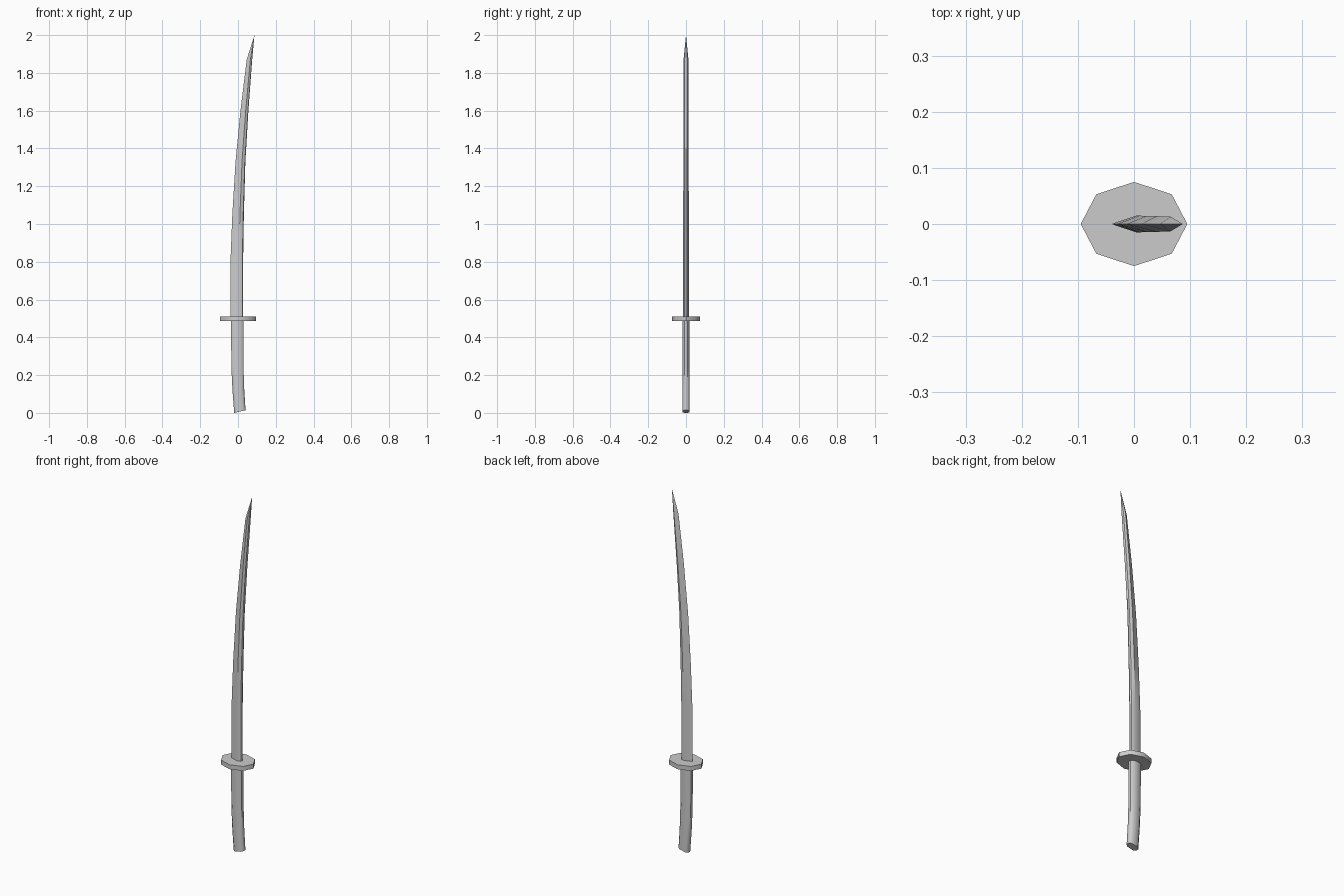
import bpy, bmesh, math

if "Cube" in bpy.data.objects:
    bpy.data.objects.remove(bpy.data.objects["Cube"])


def loft(name, rings, tip=None, angle=40):
    """Skin a stack of equal-length rings, capping the ends or closing to a tip."""
    bm = bmesh.new()
    rows = [[bm.verts.new(p) for p in ring] for ring in rings]
    n = len(rows[0])
    for a, b in zip(rows, rows[1:]):
        for i in range(n):
            j = (i + 1) % n
            bm.faces.new((a[i], a[j], b[j], b[i]))
    bm.faces.new(rows[0][::-1])
    if tip:
        t = bm.verts.new(tip)
        for i in range(n):
            bm.faces.new((rows[-1][i], rows[-1][(i + 1) % n], t))
    else:
        bm.faces.new(rows[-1])
    bmesh.ops.recalc_face_normals(bm, faces=bm.faces)
    mesh = bpy.data.meshes.new(name)
    bm.to_mesh(mesh)
    bm.free()
    ob = bpy.data.objects.new(name, mesh)
    bpy.context.collection.objects.link(ob)
    bpy.ops.object.select_all(action='DESELECT')
    ob.select_set(True)
    bpy.context.view_layer.objects.active = ob
    bpy.ops.object.shade_smooth_by_angle(angle=math.radians(angle))
    return ob


# Blade: sharp edge on the left, thick ridge, narrow spine on the right
def blade_ring(z, left, right, half):
    w = right - left
    ridge = left + w * 0.66
    spine = half * 0.55
    return [(left, 0, z), (ridge, -half, z), (right - w * 0.06, -spine, z),
            (right, 0, z), (right - w * 0.06, spine, z), (ridge, half, z)]


stations = [(0.50, -0.040, 0.027, 0.015), (0.80, -0.040, 0.027, 0.015),
            (1.05, -0.030, 0.031, 0.015), (1.33, -0.013, 0.039, 0.014),
            (1.60, 0.013, 0.055, 0.014), (1.87, 0.046, 0.075, 0.013)]
loft("blade", [blade_ring(*s) for s in stations], tip=(0.087, 0, 2.0))

# Guard: flat stretched octagon
outline = [(0.095 * math.cos(i * math.pi / 4), 0.075 * math.sin(i * math.pi / 4))
           for i in range(8)]
loft("guard", [[(x, y, z) for x, y in outline] for z in (0.486, 0.511)], angle=50)


# Handle: rounded grip curving back to a tilted butt end
def handle_ring(z, left, right, tilt):
    c, r = (left + right) / 2, (right - left) / 2
    profile = [(-1, -0.45), (-0.6, -1), (0.6, -1), (1, -0.45),
               (1, 0.45), (0.6, 1), (-0.6, 1), (-1, 0.45)]
    return [(c + r * u, 0.019 * v, z + tilt * u) for u, v in profile]


grip = [(0.007, -0.020, 0.040, 0.007), (0.12, -0.029, 0.033, 0.004),
        (0.24, -0.035, 0.029, 0.002), (0.49, -0.037, 0.028, 0)]
loft("handle", [handle_ring(*g) for g in grip], angle=50)
